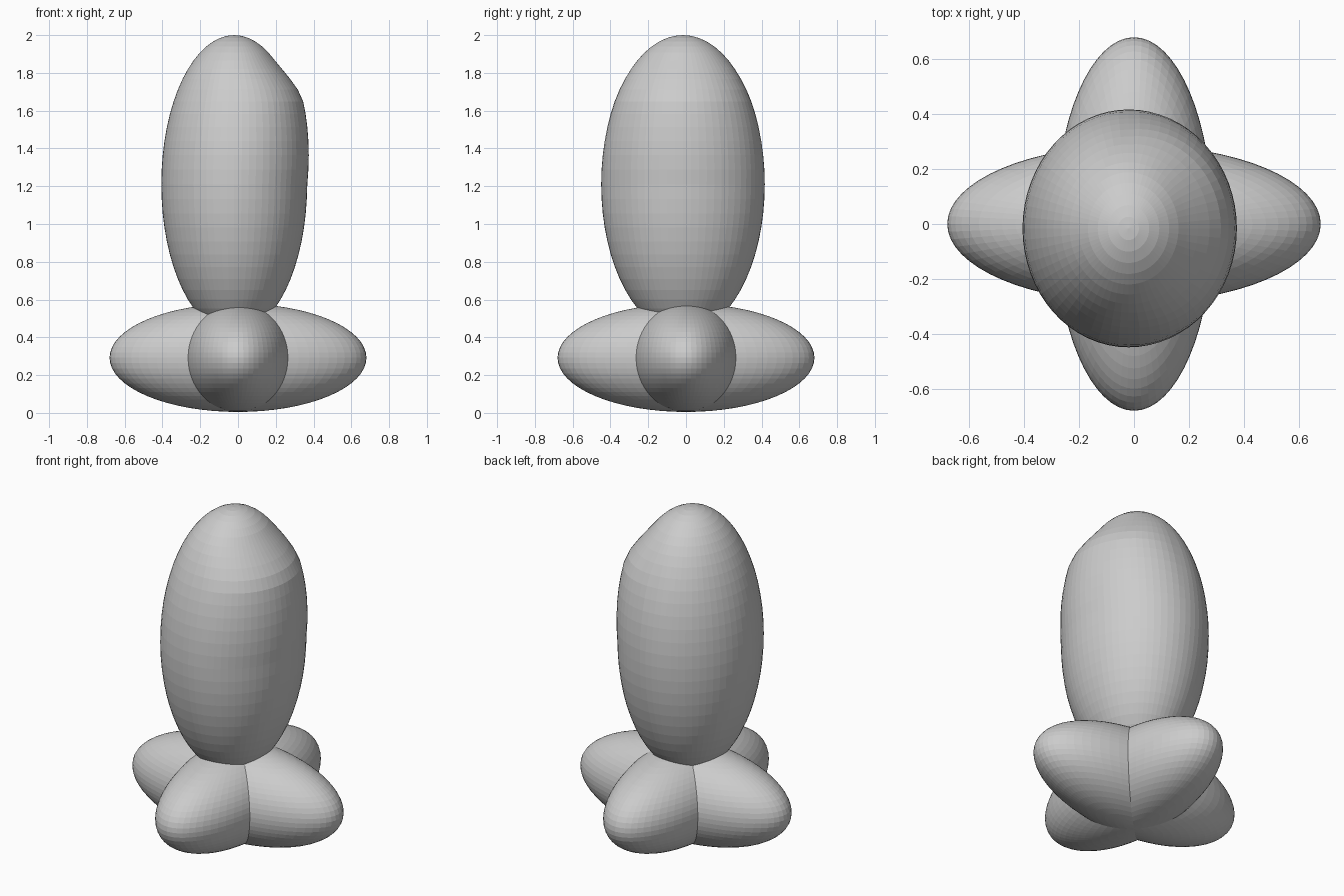
import bpy, math

if "Cube" in bpy.data.objects:
    bpy.data.objects.remove(bpy.data.objects["Cube"])

grey = bpy.data.materials.new("plain grey")
grey.diffuse_color = (0.6, 0.6, 0.6, 1)
grey.use_nodes = True
grey.node_tree.nodes["Principled BSDF"].inputs["Base Color"].default_value = grey.diffuse_color


def ellipsoid(name, centre, radii):
    """Faceted ellipsoid with its shape stored in the mesh."""
    bpy.ops.mesh.primitive_uv_sphere_add(segments=64, ring_count=32, radius=1)
    ob = bpy.context.object
    ob.name = name
    for v in ob.data.vertices:
        v.co = [c + r * k for c, r, k in zip(centre, radii, v.co)]
    ob.data.materials.append(grey)
    return ob


# Base: two crossed ellipsoids giving four lobes
ellipsoid("base_lobes_side", (0, 0, 0.292), (0.68, 0.287, 0.287))
ellipsoid("base_lobes_front_back", (0, 0, 0.292), (0.287, 0.68, 0.287))

# Tall egg-shaped body
cx, cy, cz = -0.02, -0.016, 1.21
body = ellipsoid("body", (cx, cy, cz), (0.386, 0.433, 0.79))

# Shoulder on the right side: fast fade above, slow fade below
for v in body.data.vertices:
    ux, uy = (v.co.x - cx) / 0.386, (v.co.y - cy) / 0.433
    r = math.hypot(ux, uy)
    if r < 0.01 or ux <= 0:
        continue
    z = v.co.z
    fade = (1.85 - z) / 0.17 if z > 1.68 else (z - 1.2) / 0.48
    fade = max(0, min(1, fade))
    push = 0.047 * fade * (ux / r) ** 0.7
    v.co.x += push
    v.co.y += push * 0.4 * uy / r
